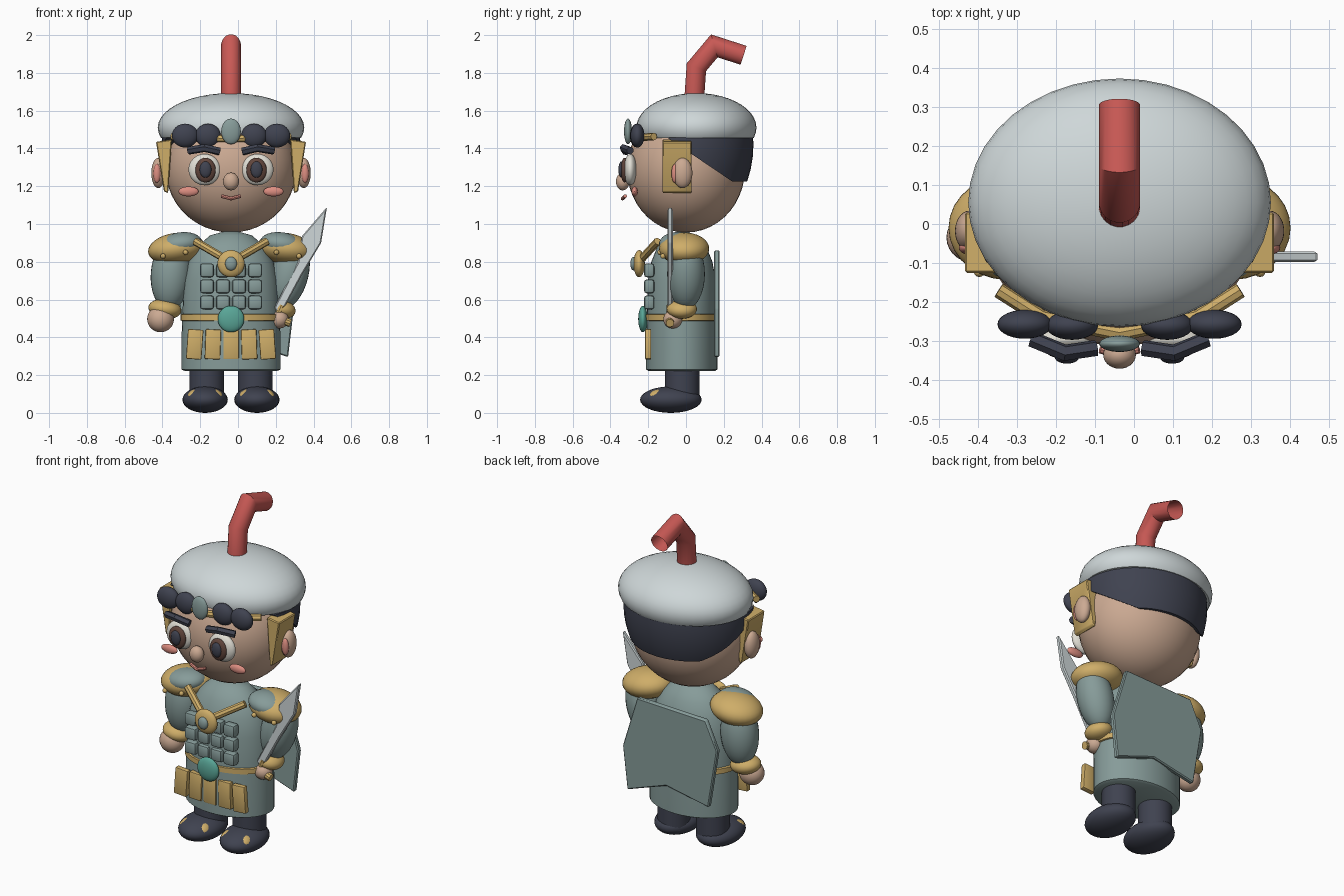
import bpy, bmesh
from math import sin, cos, pi, radians
from mathutils import Vector, Matrix

cube = bpy.data.objects.get("Cube")
if cube:
    bpy.data.objects.remove(cube)

MID = -0.037  # x of the figure's plane of symmetry
SIDES = ((-1, "right"), (1, "left"))


def material(name, rgb):
    m = bpy.data.materials.new(name)
    m.use_nodes = True
    m.diffuse_color = (*rgb, 1)
    m.node_tree.nodes["Principled BSDF"].inputs["Base Color"].default_value = (*rgb, 1)
    return m


skin = material("skin", (.60, .40, .29))
robe = material("grey_teal", (.24, .33, .32))
pale = material("pale_grey", (.62, .68, .69))
navy = material("dark_navy", (.05, .055, .08))
gold = material("gold", (.62, .42, .14))
red = material("red", (.58, .10, .09))
pink = material("pink", (.72, .27, .22))
brown = material("brown", (.12, .06, .045))
white = material("eye_white", (.76, .74, .67))
jade = material("jade", (.10, .38, .31))
made = []


def finish(name, bm, mat, loc=(0, 0, 0), rot=(0, 0, 0)):
    bmesh.ops.recalc_face_normals(bm, faces=bm.faces)
    mesh = bpy.data.meshes.new(name)
    bm.to_mesh(mesh)
    bm.free()
    mesh.materials.append(mat)
    ob = bpy.data.objects.new(name, mesh)
    ob.location = Vector(loc) + Vector((MID, 0, 0))
    ob.rotation_euler = [radians(a) for a in rot]
    bpy.context.collection.objects.link(ob)
    made.append(ob)
    return ob


def ball(name, mat, loc, size, rot=(0, 0, 0), cuts=(), seg=28):
    """Ellipsoid; each cut is (point, normal) in local space, keeping the normal's side."""
    bm = bmesh.new()
    bmesh.ops.create_uvsphere(bm, u_segments=seg, v_segments=seg // 2 + 2, radius=1)
    bmesh.ops.scale(bm, vec=size, verts=bm.verts)
    for co, no in cuts:
        geom = bm.verts[:] + bm.edges[:] + bm.faces[:]
        res = bmesh.ops.bisect_plane(bm, geom=geom, plane_co=co, plane_no=no, clear_inner=True)
        edges = [g for g in res["geom_cut"] if isinstance(g, bmesh.types.BMEdge)]
        bmesh.ops.edgeloop_fill(bm, edges=edges)
    return finish(name, bm, mat, loc, rot)


def box(name, mat, loc, size, rot=(0, 0, 0), bevel=.01):
    bm = bmesh.new()
    bmesh.ops.create_cube(bm, size=1)
    bmesh.ops.scale(bm, vec=size, verts=bm.verts)
    bmesh.ops.bevel(bm, geom=bm.edges[:], offset=bevel, segments=2, profile=.5, affect='EDGES')
    return finish(name, bm, mat, loc, rot)


def lathe(name, mat, loc, profile, depth=1, seg=36):
    """Spin (radius, z) pairs into an oval body, flattened in y by depth."""
    bm = bmesh.new()
    rings = [[bm.verts.new((r * cos(2 * pi * i / seg), r * depth * sin(2 * pi * i / seg), z))
              for i in range(seg)] for r, z in profile]
    for a, b in zip(rings, rings[1:]):
        for i in range(seg):
            j = (i + 1) % seg
            bm.faces.new((a[i], a[j], b[j], b[i]))
    bm.faces.new(rings[0])
    bm.faces.new(rings[-1])
    return finish(name, bm, mat, loc)


def plate(name, mat, outline, y0, y1, bevel=0):
    """Extrude an (x, z) outline from y0 to y1."""
    bm = bmesh.new()
    face = bm.faces.new([bm.verts.new((x, y0, z)) for x, z in outline])
    new = bmesh.ops.extrude_face_region(bm, geom=[face])["geom"]
    bmesh.ops.translate(bm, vec=(0, y1 - y0, 0),
                        verts=[g for g in new if isinstance(g, bmesh.types.BMVert)])
    if bevel:
        bmesh.ops.bevel(bm, geom=bm.edges[:], offset=bevel, segments=1, affect='EDGES')
    return finish(name, bm, mat)


def tube(name, mat, points, radius, sides=16, caps=True):
    """Sweep a ring along a path with mitred corners."""
    bm = bmesh.new()
    pts = [Vector(p) for p in points]
    dirs = [(b - a).normalized() for a, b in zip(pts, pts[1:])]
    u = dirs[0].orthogonal().normalized()
    ring = [u * cos(2 * pi * i / sides) * radius + dirs[0].cross(u) * sin(2 * pi * i / sides) * radius
            for i in range(sides)]
    rings = [[bm.verts.new(pts[0] + v) for v in ring]]
    for k in range(1, len(pts)):
        d = dirs[k - 1]
        n = (d + dirs[min(k, len(dirs) - 1)]).normalized()
        rings.append([bm.verts.new(pts[k] + v - d * (v.dot(n) / d.dot(n))) for v in ring])
        if k < len(dirs):
            turn = d.rotation_difference(dirs[k])
            ring = [turn @ v for v in ring]
    for a, b in zip(rings, rings[1:]):
        for i in range(sides):
            j = (i + 1) % sides
            bm.faces.new((a[i], a[j], b[j], b[i]))
    if caps:
        bm.faces.new(rings[0])
        bm.faces.new(rings[-1])
    return finish(name, bm, mat)


# Head, cap, back hair and bent straw
ball("head", skin, (0, 0, 1.29), (.345, .312, .335), seg=40)
ball("cap", pale, (0, .055, 1.51), (.388, .318, .183), cuts=[((0, 0, -.054), (0, 0, 1))], seg=40)
ball("back_hair", navy, (0, .02, 1.42), (.368, .337, .45), seg=40,
     cuts=[((0, 0, .037), (0, 0, -1)), ((0, .01, -.05), (0, .56, .83)), ((0, 0, -.195), (0, 0, 1))])
tube("straw", red, [(0, .042, 1.64), (0, .055, 1.83), (0, .15, 1.943), (0, .305, 1.893)],
     .053, 20, caps=False)

# Headband with curls and a centre gem
tube("headband", gold, [(-.31, -.17, 1.463), (-.2, -.24, 1.458), (0, -.28, 1.45),
                        (.2, -.24, 1.458), (.31, -.17, 1.463)], .02, 8)
for s, side in SIDES:
    ball(side + "_inner_curl", navy, (s * .122, -.26, 1.468), (.067, .037, .063))
    ball(side + "_outer_curl", navy, (s * .243, -.257, 1.468), (.07, .037, .063))
ball("headband_gem", robe, (0, -.307, 1.49), (.052, .021, .068))

# Face
ball("nose", skin, (0, -.335, 1.225), (.042, .036, .047))
tube("mouth", pink, [(-.05, -.322, 1.148), (0, -.335, 1.135), (.05, -.322, 1.148)], .01, 8)
for s, side in SIDES:
    ball(side + "_eye_white", white, (s * .14, -.295, 1.288), (.085, .035, .083))
    ball(side + "_iris", brown, (s * .135, -.325, 1.285), (.054, .021, .065))
    ball(side + "_pupil", navy, (s * .135, -.342, 1.288), (.031, .016, .043))
    tube(side + "_eyebrow", navy, [(s * .225, -.295, 1.388), (s * .14, -.33, 1.402),
                                   (s * .06, -.318, 1.384)], .021, 6)
    ball(side + "_cheek", pink, (s * .225, -.272, 1.172), (.053, .017, .026))
    ball(side + "_ear", skin, (s * .385, -.018, 1.27), (.037, .052, .08))
    ball(side + "_inner_ear", pink, (s * .392, -.06, 1.268), (.02, .017, .05))
    plate(side + "_temple_guard", gold, [(s * .397, 1.435), (s * .313, 1.448),
                                         (s * .333, 1.163), (s * .355, 1.172)], -.125, .03, .005)

# Robe and belt
lathe("robe", robe, (0, -.022, 0),
      [(.245, .222), (.262, .23), (.262, .4), (.256, .55), (.25, .7), (.225, .8),
       (.18, .88), (.11, .94), (.03, .962)], .72)
lathe("belt", gold, (0, -.022, 0), [(.25, .485), (.268, .49), (.268, .52), (.25, .526)], .715)
ball("belt_buckle", jade, (0, -.228, .497), (.07, .025, .07))
for i in range(5):
    k = i - 2
    box(f"belt_tasset_{i + 1}", gold, (k * .096, -.2, .363), (.082, .032, .158), (0, -k * 2, 0), .006)

# Chest armour
for row in range(3):
    for col in range(4):
        box(f"chest_tile_{row + 1}_{col + 1}", robe, ((col - 1.5) * .085, -.195, .755 - row * .085),
            (.074, .055, .074), bevel=.015)
for s, side in SIDES:
    tube(side + "_collar_strap", gold, [(s * .19, -.15, .908), (s * .03, -.235, .815)], .021, 8)
ball("medallion", gold, (0, -.248, .79), (.072, .03, .072))
ball("medallion_gem", robe, (0, -.277, .79), (.031, .018, .036))

# Shoulders, legs and shoes
for s, side in SIDES:
    ball(side + "_shoulder_pad", gold, (s * .29, -.01, .87), (.15, .133, .083), (0, s * 8, 0))
    ball(side + "_shoulder_inlay", robe, (s * .268, -.045, .895), (.113, .098, .061), (0, s * 8, 0))
    for n, (x, y, z) in enumerate(((.36, -.122, .83), (.24, -.138, .85))):
        ball(f"{side}_shoulder_rivet_{n + 1}", gold, (s * x, y, z), (.014,) * 3, seg=12)
    lathe(side + "_leg", navy, (s * .128, -.02, 0), [(.092, .06), (.092, .26)], seg=28)
    ball(side + "_shoe", navy, (s * .137, -.08, .07), (.12, .163, .07))
    for t in (-1, 1):
        ball(f"{side}_shoe_trim_{'inner' if t * s < 0 else 'outer'}", gold,
             (s * .137 + t * .066, -.155, .1), (.03, .04, .018), (20, t * 28, t * 20), seg=16)

# Right arm hangs down
ball("right_sleeve", robe, (-.318, 0, .735), (.107, .1, .19), (0, 4, 0))
ball("right_cuff", gold, (-.35, -.01, .55), (.088, .08, .052), (0, 8, 0))
ball("right_hand", skin, (-.373, -.035, .497), (.071, .065, .07))

# Left arm reaches in to the sword
ball("left_sleeve", robe, (.31, 0, .735), (.1, .1, .19), (0, 14, 0))
ball("left_cuff", gold, (.268, -.022, .55), (.075, .08, .05), (0, 14, 0))
ball("left_hand", skin, (.255, -.07, .495), (.05, .05, .048))

# Sword
tube("sword_guard", gold, [(.2, -.085, .515), (.315, -.085, .475)], .022, 10)
tube("sword_grip", gold, [(.27, -.085, .57), (.225, -.085, .46)], .018, 10)
plate("sword_blade", pale, [(.508, 1.09), (.375, .935), (.355, .8), (.227, .555),
                            (.262, .52), (.378, .735), (.477, .9)], -.098, -.07, .006)

# Shield on the back
plate("back_shield", robe, [(.237, .86), (-.216, .845), (-.293, .68), (-.235, .33),
                            (.044, .385), (.302, .295), (.332, .55)], .148, .178, .006)

# Smooth shading that keeps hard edges
bpy.ops.object.select_all(action='DESELECT')
for ob in made:
    ob.select_set(True)
bpy.context.view_layer.objects.active = made[0]
bpy.ops.object.shade_smooth_by_angle(angle=radians(35))
